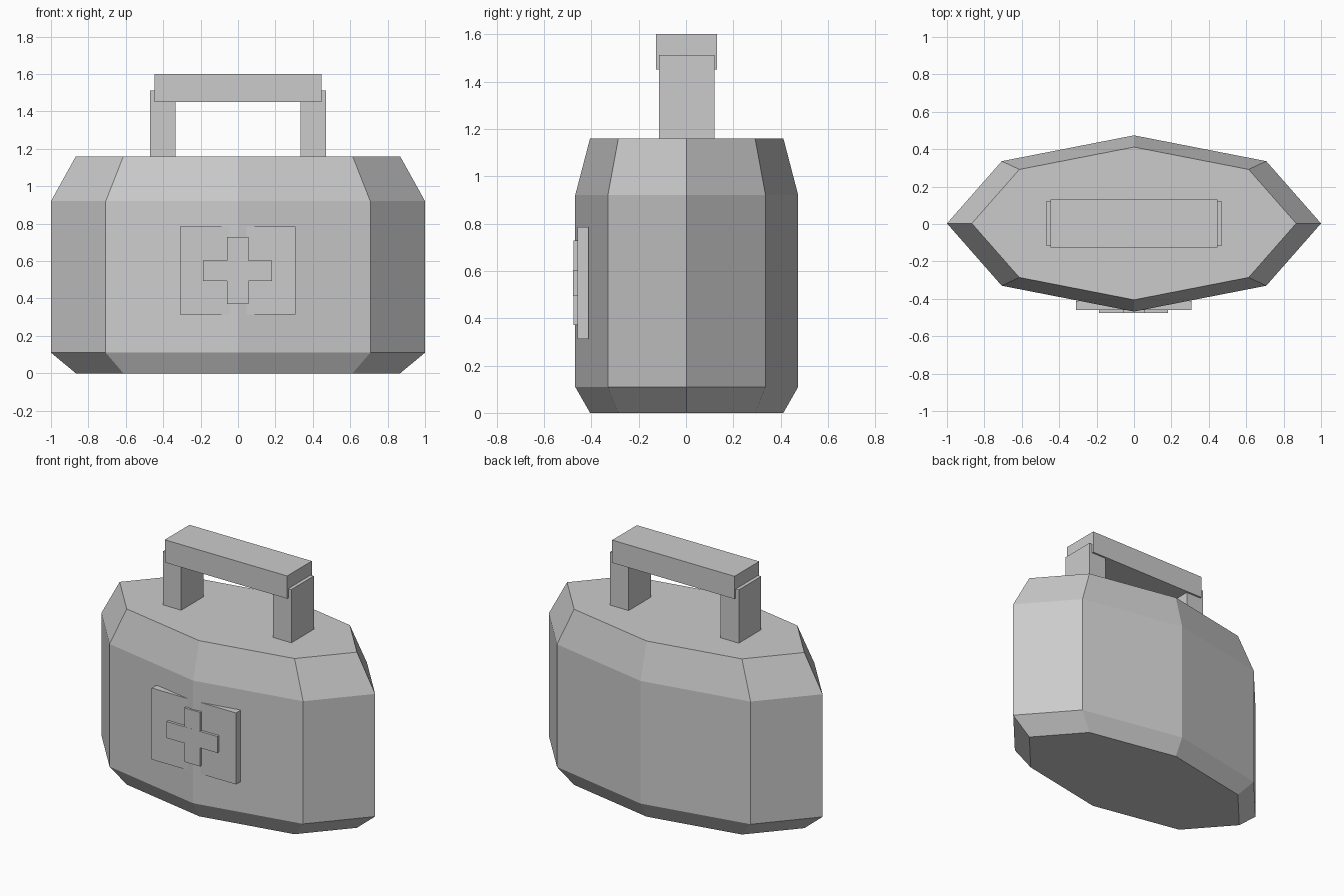
import bpy, bmesh, math

if "Cube" in bpy.data.objects:
    bpy.data.objects.remove(bpy.data.objects["Cube"])

grey = bpy.data.materials.new("plain grey")
grey.diffuse_color = (0.6, 0.6, 0.6, 1)
grey.use_nodes = True
grey.node_tree.nodes["Principled BSDF"].inputs["Base Color"].default_value = grey.diffuse_color

CY = 0.003  # body and handle centre line in y


def add_object(name, bm):
    bmesh.ops.recalc_face_normals(bm, faces=bm.faces)
    mesh = bpy.data.meshes.new(name)
    bm.to_mesh(mesh)
    bm.free()
    mesh.materials.append(grey)
    obj = bpy.data.objects.new(name, mesh)
    bpy.context.collection.objects.link(obj)
    return obj


def box(name, x, y, z):
    """Box from (min, max) pairs on each axis."""
    bm = bmesh.new()
    bmesh.ops.create_cube(bm, size=1)
    for v in bm.verts:
        for i, (lo, hi) in enumerate((x, y, z)):
            v.co[i] = hi if v.co[i] > 0 else lo
    return add_object(name, bm)


# Case body: stretched octagon rings, tapered at top and bottom
bm = bmesh.new()
rings = []
for z, s in ((0, 0.867), (0.11, 1), (0.92, 1), (1.16, 0.867)):
    angles = [math.tau * i / 8 for i in range(8)]
    rings.append([bm.verts.new((s * math.cos(a), CY + 0.471 * s * math.sin(a), z))
                  for a in angles])
for low, high in zip(rings, rings[1:]):
    for i in range(8):
        j = (i + 1) % 8
        bm.faces.new((low[i], low[j], high[j], high[i]))
bm.faces.new(rings[0][::-1])
bm.faces.new(rings[-1])
add_object("case_body", bm)

# Handle: two posts and a grip bar
for name, side in (("left_handle_post", -1), ("right_handle_post", 1)):
    box(name, sorted((side * 0.335, side * 0.47)), (CY - 0.117, CY + 0.117), (1.15, 1.512))
box("handle_grip", (-0.447, 0.447), (CY - 0.129, CY + 0.129), (1.45, 1.6))

# Front plate with a raised cross
box("front_plate", (-0.309, 0.307), (-0.459, -0.411), (0.313, 0.785))
box("cross_upright", (-0.059, 0.056), (-0.476, -0.457), (0.371, 0.728))
box("cross_bar", (-0.187, 0.183), (-0.4765, -0.457), (0.494, 0.603))
